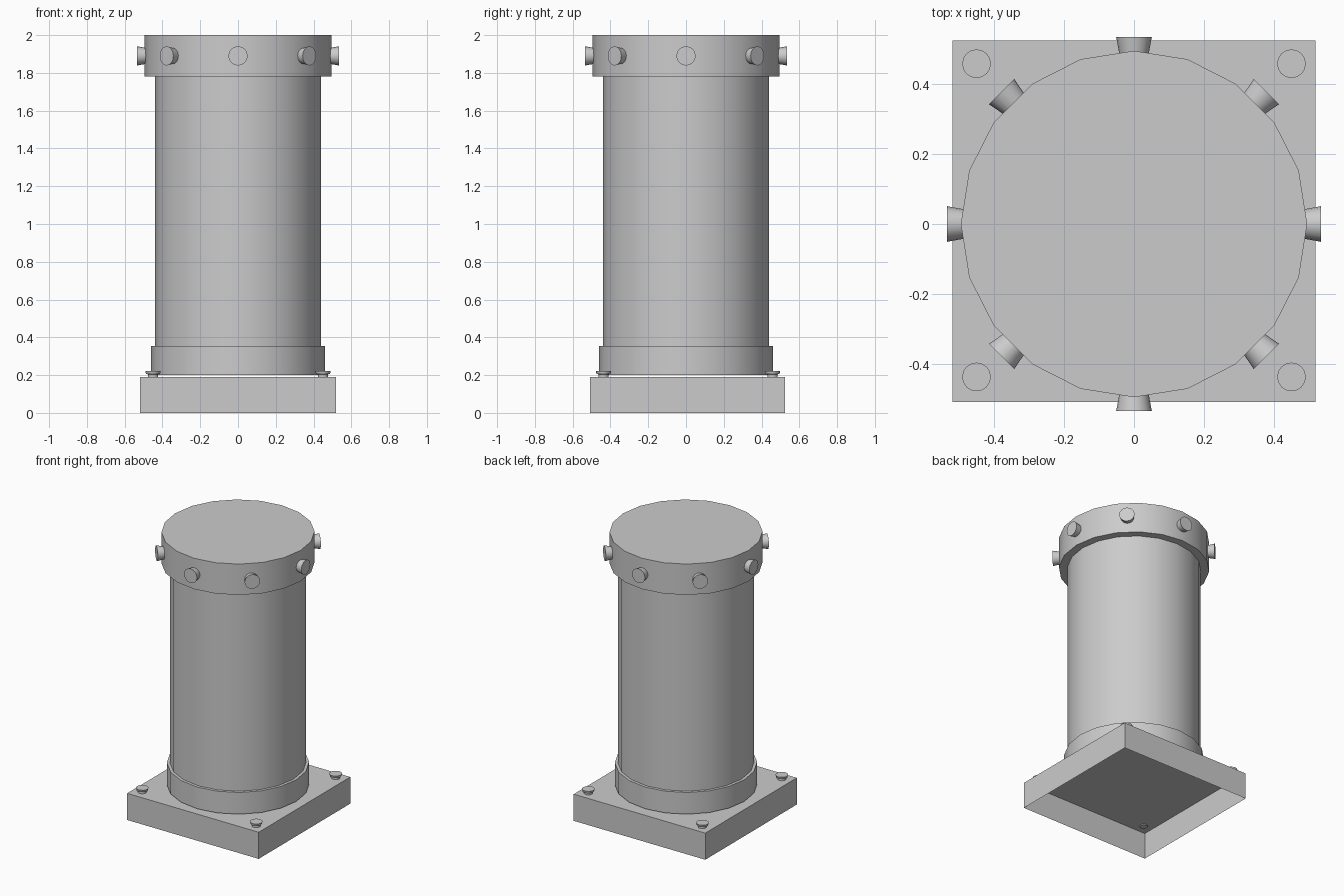
import bpy, bmesh, math
from mathutils import Matrix, Vector

if "Cube" in bpy.data.objects:
    bpy.data.objects.remove(bpy.data.objects["Cube"])


def finish(name, bm, smooth=True):
    bmesh.ops.recalc_face_normals(bm, faces=bm.faces)
    mesh = bpy.data.meshes.new(name)
    bm.to_mesh(mesh)
    bm.free()
    obj = bpy.data.objects.new(name, mesh)
    bpy.context.collection.objects.link(obj)
    if smooth:
        bpy.ops.object.select_all(action='DESELECT')
        obj.select_set(True)
        bpy.context.view_layer.objects.active = obj
        bpy.ops.object.shade_smooth_by_angle(angle=math.radians(30))
    return obj


def lathe(name, profile, sides, matrix=Matrix.Identity(4)):
    """Capped round part from (radius, height) pairs."""
    bm = bmesh.new()
    rings = []
    for r, z in profile:
        rings.append([bm.verts.new(matrix @ Vector((
            r * math.cos(2 * math.pi * i / sides),
            r * math.sin(2 * math.pi * i / sides), z))) for i in range(sides)])
    for a, b in zip(rings, rings[1:]):
        for i in range(sides):
            j = (i + 1) % sides
            bm.faces.new((a[i], a[j], b[j], b[i]))
    bm.faces.new(rings[0][::-1])
    bm.faces.new(rings[-1])
    return finish(name, bm)


# Base plate: thin shell, open underneath
bm = bmesh.new()
bmesh.ops.create_cube(bm, size=1, matrix=Matrix.Translation((0, 0.008, 0.095))
                      @ Matrix.Diagonal((1.038, 1.032, 0.19, 1)))
bm.normal_update()
bottom = [f for f in bm.faces if f.normal.z < -0.5]
bmesh.ops.delete(bm, geom=bottom, context='FACES_ONLY')
base = finish("base_plate", bm, smooth=False)

# Column, foot collar and cap
lathe("column", [(0.44, 0.2), (0.44, 1.79)], 20)
lathe("foot_collar", [(0.46, 0.2), (0.46, 0.355)], 20)
lathe("cap", [(0.495, 1.78), (0.495, 2.0)], 20)

# Flared studs around the cap
for k in range(8):
    m = (Matrix.Translation((0, 0, 1.89)) @ Matrix.Rotation(k * math.pi / 4, 4, 'Z')
         @ Matrix.Rotation(math.pi / 2, 4, 'Y'))
    lathe(f"cap_stud_{k + 1}", [(0.038, 0.465), (0.051, 0.535)], 16, m)

# Corner bolts on the base
for sx in (-1, 1):
    for y in (-0.437, 0.458):
        side = "left" if sx < 0 else "right"
        end = "front" if y < 0 else "back"
        lathe(f"base_bolt_{end}_{side}",
              [(0.027, 0.185), (0.027, 0.204), (0.037, 0.206), (0.041, 0.222)], 16,
              Matrix.Translation((sx * 0.45, y, 0)))
